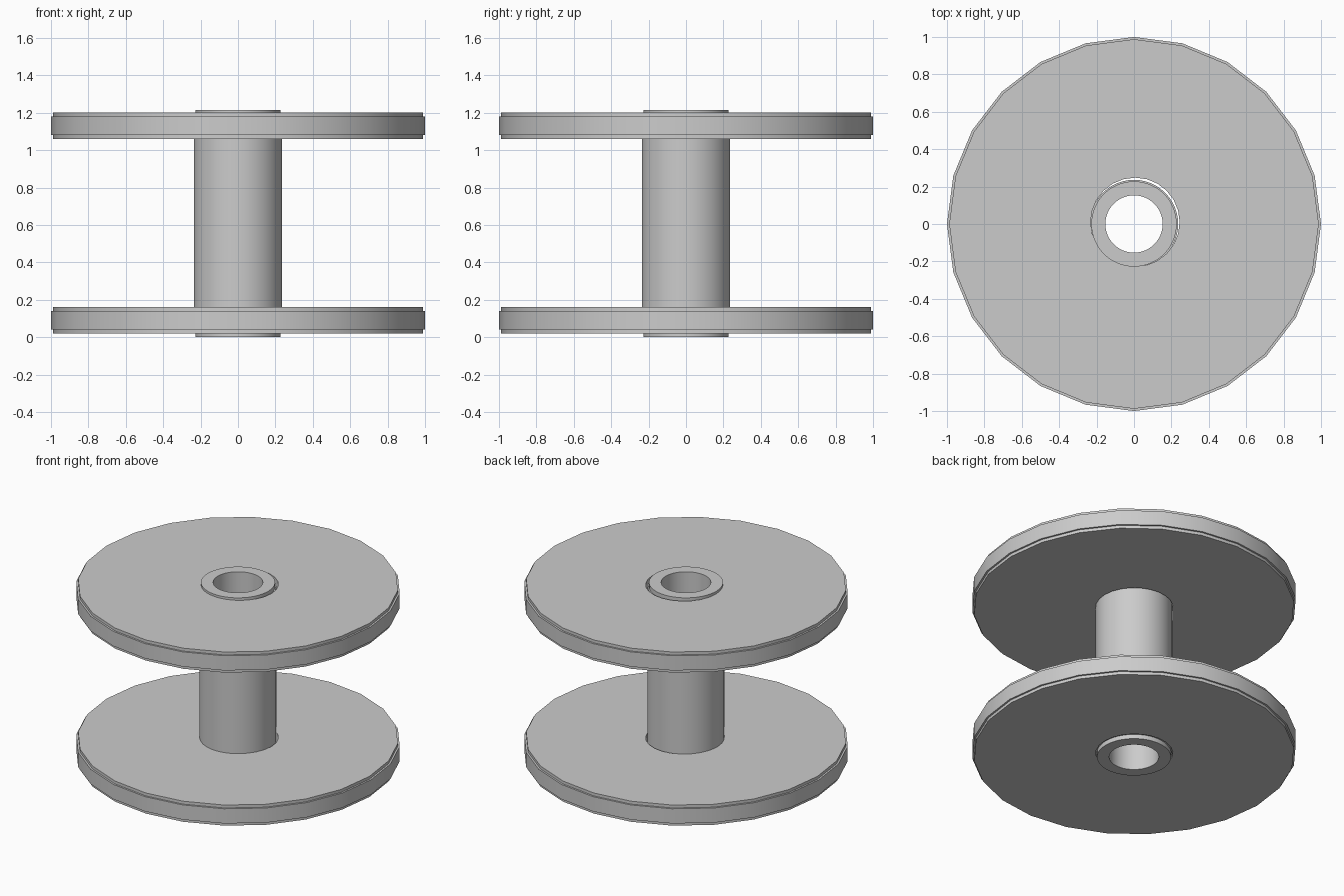
import bpy, bmesh
from math import radians, tau, cos, sin

if "Cube" in bpy.data.objects:
    bpy.data.objects.remove(bpy.data.objects["Cube"])

grey = bpy.data.materials.new("plain grey")
grey.use_nodes = True
colour = (0.6, 0.6, 0.6, 1)
grey.diffuse_color = colour
grey.node_tree.nodes["Principled BSDF"].inputs["Base Color"].default_value = colour


def lathe(name, profile, sides, centre=(0, 0)):
    """Revolve a closed (radius, z) profile about the vertical axis.
    Radii under 0.3 are shifted to the given centre."""
    bm = bmesh.new()
    rings = []
    for i in range(sides):
        a = tau * i / sides
        ring = []
        for r, z in profile:
            ox, oy = centre if r < 0.3 else (0, 0)
            ring.append(bm.verts.new((r * cos(a) + ox, r * sin(a) + oy, z)))
        rings.append(ring)
    n = len(profile)
    for i in range(sides):
        a, b = rings[i], rings[(i + 1) % sides]
        for j in range(n):
            k = (j + 1) % n
            bm.faces.new((a[j], b[j], b[k], a[k]))
    bmesh.ops.recalc_face_normals(bm, faces=bm.faces)
    mesh = bpy.data.meshes.new(name)
    bm.to_mesh(mesh)
    bm.free()
    mesh.materials.append(grey)
    obj = bpy.data.objects.new(name, mesh)
    bpy.context.collection.objects.link(obj)
    bpy.ops.object.select_all(action="DESELECT")
    obj.select_set(True)
    bpy.context.view_layer.objects.active = obj
    bpy.ops.object.shade_smooth_by_angle(angle=radians(30))
    return obj


# Flanges: 24-sided discs with a raised band around the rim
hole, plate, band = 0.238, 0.988, 1.0
for name, z in (("bottom_flange", 0.02), ("top_flange", 1.06)):
    lathe(name, [(hole, z), (plate, z), (plate, z + 0.02), (band, z + 0.02),
                 (band, z + 0.12), (plate, z + 0.12), (plate, z + 0.14),
                 (hole, z + 0.14)], 24, centre=(0.006, 0.01))

# Hollow core with a narrower collar at each end
core, collar, bore, height = 0.236, 0.228, 0.153, 1.215
lathe("core_tube", [(bore, 0), (collar, 0), (collar, 0.03), (core, 0.03),
                    (core, height - 0.03), (collar, height - 0.03),
                    (collar, height), (bore, height)], 48)
